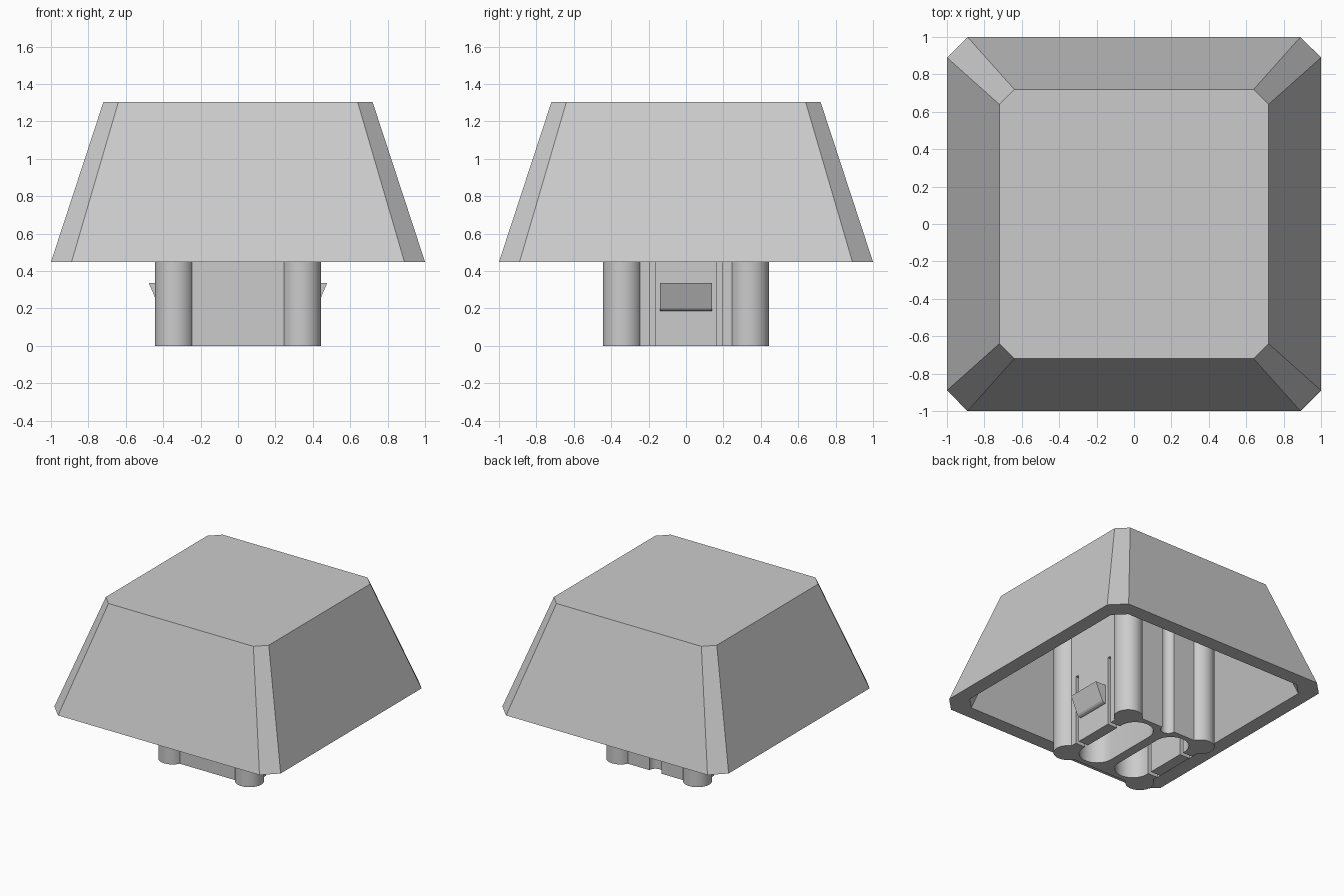
import bpy, bmesh, math

cube = bpy.data.objects.get("Cube")
if cube:
    bpy.data.objects.remove(cube, do_unlink=True)

grey = bpy.data.materials.new("light_grey")
grey.use_nodes = True
grey.diffuse_color = (0.6, 0.6, 0.6, 1)
grey.node_tree.nodes["Principled BSDF"].inputs["Base Color"].default_value = (0.6, 0.6, 0.6, 1)


def loft(name, rings):
    """Join rings of equal length and cap both ends."""
    bm = bmesh.new()
    loops = [[bm.verts.new(p) for p in ring] for ring in rings]
    n = len(loops[0])
    for a, b in zip(loops, loops[1:]):
        for i in range(n):
            j = (i + 1) % n
            bm.faces.new((a[i], a[j], b[j], b[i]))
    bm.faces.new(loops[0])
    bm.faces.new(loops[-1])
    bmesh.ops.recalc_face_normals(bm, faces=bm.faces)
    mesh = bpy.data.meshes.new(name)
    bm.to_mesh(mesh)
    bm.free()
    mesh.materials.append(grey)
    ob = bpy.data.objects.new(name, mesh)
    bpy.context.collection.objects.link(ob)
    return ob


def prism(name, outline, z0, z1):
    return loft(name, [[(x, y, z) for x, y in outline] for z in (z0, z1)])


def octagon(half, corner, z):
    pts = []
    for sx, sy in ((1, 1), (-1, 1), (-1, -1), (1, -1)):
        pair = [(sx * half, sy * corner, z), (sx * corner, sy * half, z)]
        pts += pair if sx * sy > 0 else pair[::-1]
    return pts


def stadium(cx, cy, r, straight=0, steps=20):
    """Round outline, optionally stretched along y."""
    pts = []
    for side in (1, -1):
        for i in range(steps + 1 if straight else steps):
            a = math.pi * i / steps + (0 if side > 0 else math.pi)
            pts.append((cx + r * math.cos(a), cy + side * straight + r * math.sin(a)))
    return pts


def rectangle(cx, cy, hx, hy):
    return [(cx + sx * hx, cy + sy * hy) for sx, sy in ((-1, -1), (1, -1), (1, 1), (-1, 1))]


def combine(target, tool, operation):
    mod = target.modifiers.new(operation.lower(), "BOOLEAN")
    mod.operation, mod.object, mod.solver = operation, tool, "EXACT"
    bpy.context.view_layer.objects.active = target
    bpy.ops.object.modifier_apply(modifier=mod.name)
    bpy.data.objects.remove(tool, do_unlink=True)


# Hollow tapered cap: from the inner ceiling, around the rim, to the flat top
TOP, RIM, ROOF = 1.302, 0.448, 1.2
loft("cap_shell", [octagon(0.64, 0.57, ROOF), octagon(0.885, 0.795, RIM),
                   octagon(1, 0.89, RIM), octagon(0.72, 0.64, TOP)])

# Stem block with four round corner posts
PLATE, POST = 0.385, 0.339
stem = prism("stem", rectangle(0, 0, PLATE, PLATE), 0, ROOF + 0.03)
for sx in (-1, 1):
    for sy in (-1, 1):
        post = prism("corner_post", stadium(sx * POST, sy * POST, 0.105), 0, ROOF + 0.03)
        combine(stem, post, "UNION")

# Two long pockets, the slits beside each spring arm, and the rear key groove
for sx in (-1, 1):
    combine(stem, prism("pocket", stadium(sx * 0.168, 0, 0.13, 0.215), -0.1, 0.95), "DIFFERENCE")
    for sy in (-1, 1):
        slit = prism("slit", rectangle(sx * 0.34, sy * 0.18, 0.1, 0.016), -0.1, 0.555)
        combine(stem, slit, "DIFFERENCE")
combine(stem, prism("key_groove", stadium(0, PLATE, 0.055), -0.1, ROOF - 0.01), "DIFFERENCE")

bpy.ops.object.select_all(action="DESELECT")
stem.select_set(True)
bpy.context.view_layer.objects.active = stem
bpy.ops.object.shade_smooth_by_angle(angle=math.radians(30))

# Wedge-shaped snap clip on each spring arm
for side, sx in (("left", 1), ("right", -1)):
    wedge = [(0.36, 0.335), (0.477, 0.335), (0.418, 0.2), (0.408, 0.19), (0.395, 0.185), (0.36, 0.185)]
    loft(side + "_snap_clip", [[(sx * x, y, z) for x, z in wedge] for y in (-0.14, 0.14)])
